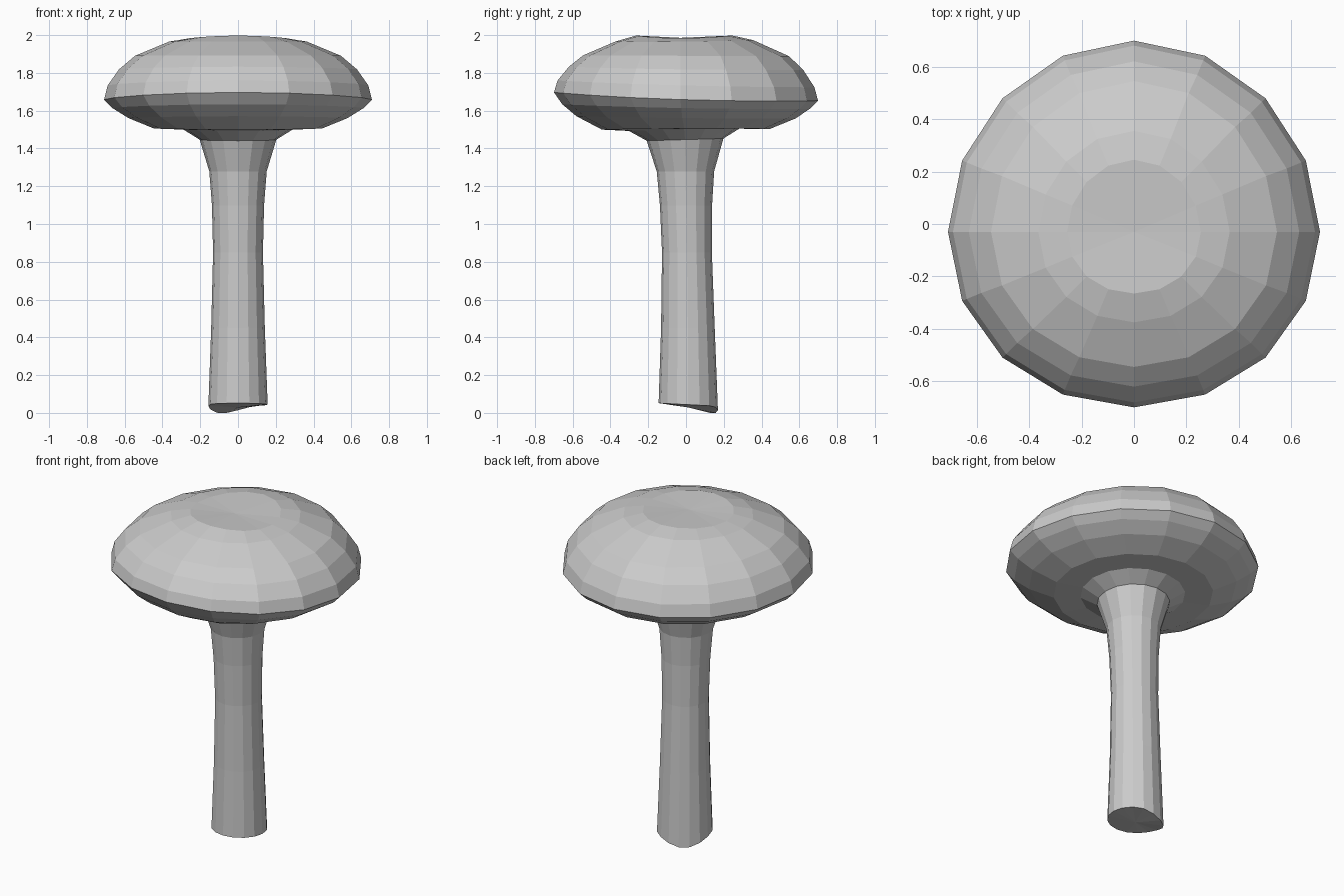
import bpy
import bmesh
import math

SIDES = 16

# rings from foot to crown: radius, z, centre y, tilt, bend, sag
# tilt leans the ring front to back, bend lifts front and back, sag pulls the sides forward
RINGS = [
    # stem
    (0.157, 0.045, 0.012, -0.008, 0.0, 0.0),
    (0.142, 0.45, 0.010, 0.0, 0.0, 0.0),
    (0.132, 0.85, 0.005, 0.0, 0.0, 0.0),
    (0.138, 1.10, 0.0, 0.0, 0.0, 0.0),
    (0.152, 1.28, -0.003, 0.0, 0.0, 0.0),
    (0.203, 1.448, -0.005, 0.006, 0.0, 0.0),
    # underside of cap
    (0.292, 1.503, -0.01, 0.006, -0.003, 0.0),
    (0.445, 1.507, 0.0, 0.002, -0.004, 0.01),
    (0.58, 1.562, 0.0, -0.006, 0.004, 0.02),
    (0.665, 1.615, 0.0, -0.012, 0.008, 0.025),
    # rim and top of cap
    (0.709, 1.66, 0.0, -0.022, 0.016, 0.03),
    (0.69, 1.735, 0.0, -0.018, 0.008, 0.03),
    (0.63, 1.82, 0.0, -0.008, 0.006, 0.03),
    (0.545, 1.892, 0.0, -0.002, 0.0, 0.03),
    (0.365, 1.967, -0.01, 0.004, 0.004, 0.02),
    (0.255, 1.985, -0.01, 0.0, 0.014, 0.02),
]

bm = bmesh.new()
loops = []
for i, (r, z, cy, tilt, bend, sag) in enumerate(RINGS):
    loop = []
    for k in range(SIDES):
        a = 2 * math.pi * k / SIDES
        s, c = math.sin(a), math.cos(a)
        h = z + tilt * s + bend * s * s
        if i == 0:
            # uneven foot, lowest at the back left
            h -= 0.039 * max(0.0, math.cos(a - math.radians(125))) ** 3
        y = (r - 0.01 * (r > 0.6)) * s + cy - sag * c * c
        loop.append(bm.verts.new((r * c, y, h)))
    loops.append(loop)

# skin between neighbouring rings
for low, high in zip(loops, loops[1:]):
    for k in range(SIDES):
        n = (k + 1) % SIDES
        bm.faces.new((low[k], low[n], high[n], high[k]))

# fans closing the foot and the crown
foot = bm.verts.new((0, 0.012, 0.03))
crown = bm.verts.new((0, -0.03, 1.987))
for k in range(SIDES):
    n = (k + 1) % SIDES
    bm.faces.new((foot, loops[0][n], loops[0][k]))
    bm.faces.new((crown, loops[-1][k], loops[-1][n]))

bmesh.ops.recalc_face_normals(bm, faces=bm.faces)
low_z = min(v.co.z for v in bm.verts)
for v in bm.verts:
    v.co.z -= low_z

mesh = bpy.data.meshes.new("mushroom")
bm.to_mesh(mesh)
bm.free()
mushroom = bpy.data.objects.new("mushroom", mesh)
bpy.context.collection.objects.link(mushroom)
